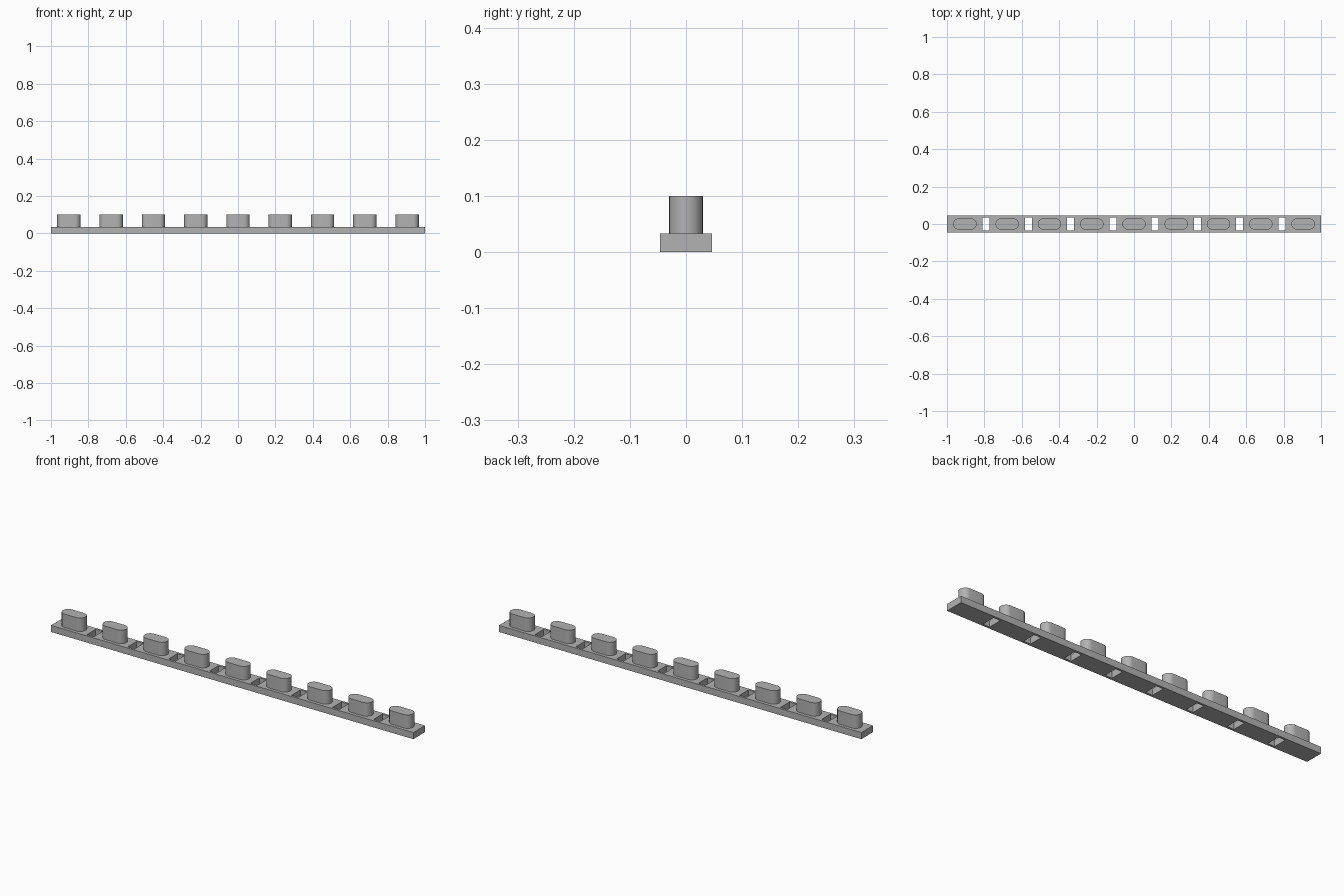
import bpy, bmesh, math

if "Cube" in bpy.data.objects:
    bpy.data.objects.remove(bpy.data.objects["Cube"], do_unlink=True)

COUNT = 9
PITCH = 0.226
BASE_HALF_Y, BASE_TOP = 0.046, 0.033
SLOT_HALF_X, SLOT_HALF_Y = 0.019, 0.035
PEG_RADIUS, PEG_HALF_X, PEG_TOP = 0.03, 0.0625, 0.1

grey = bpy.data.materials.new("plain grey")
grey.use_nodes = True
colour = (0.45, 0.45, 0.45, 1)
grey.diffuse_color = colour
grey.node_tree.nodes["Principled BSDF"].inputs["Base Color"].default_value = colour


def extrude_object(name, bm, z0, z1):
    """Turn a flat set of faces at z0 into a solid up to z1."""
    geo = bmesh.ops.extrude_face_region(bm, geom=bm.faces[:], use_keep_orig=True)
    verts = [g for g in geo["geom"] if isinstance(g, bmesh.types.BMVert)]
    bmesh.ops.translate(bm, verts=verts, vec=(0, 0, z1 - z0))
    bmesh.ops.recalc_face_normals(bm, faces=bm.faces[:])
    mesh = bpy.data.meshes.new(name)
    bm.to_mesh(mesh)
    bm.free()
    mesh.materials.append(grey)
    obj = bpy.data.objects.new(name, mesh)
    bpy.context.collection.objects.link(obj)
    return obj


# Base strip: a grid of cells, left open where the slots pass through
xs = [-1]
for i in range(COUNT - 1):
    centre = (i - (COUNT - 2) / 2) * PITCH
    xs += [centre - SLOT_HALF_X, centre + SLOT_HALF_X]
xs.append(1)
ys = [-BASE_HALF_Y, -SLOT_HALF_Y, SLOT_HALF_Y, BASE_HALF_Y]
bm = bmesh.new()
grid = [[bm.verts.new((x, y, 0)) for y in ys] for x in xs]
for i in range(len(xs) - 1):
    for j in range(len(ys) - 1):
        if not (i % 2 and j == 1):
            bm.faces.new((grid[i][j], grid[i + 1][j],
                          grid[i + 1][j + 1], grid[i][j + 1]))
extrude_object("base_strip", bm, 0, BASE_TOP)

# Rounded pegs: stadium outlines standing on the strip
STEPS = 16
for k in range(COUNT):
    centre = (k - (COUNT - 1) / 2) * PITCH
    bm = bmesh.new()
    outline = []
    for side in (1, -1):
        for s in range(STEPS + 1):
            a = math.pi * (s / STEPS - 0.5)
            x = side * (PEG_HALF_X - PEG_RADIUS + PEG_RADIUS * math.cos(a))
            y = side * PEG_RADIUS * math.sin(a)
            outline.append(bm.verts.new((centre + x, y, BASE_TOP)))
    bm.faces.new(outline)
    peg = extrude_object(f"peg_{k + 1}", bm, BASE_TOP, PEG_TOP)
    bpy.ops.object.select_all(action="DESELECT")
    peg.select_set(True)
    bpy.context.view_layer.objects.active = peg
    bpy.ops.object.shade_smooth_by_angle(angle=math.radians(30))
